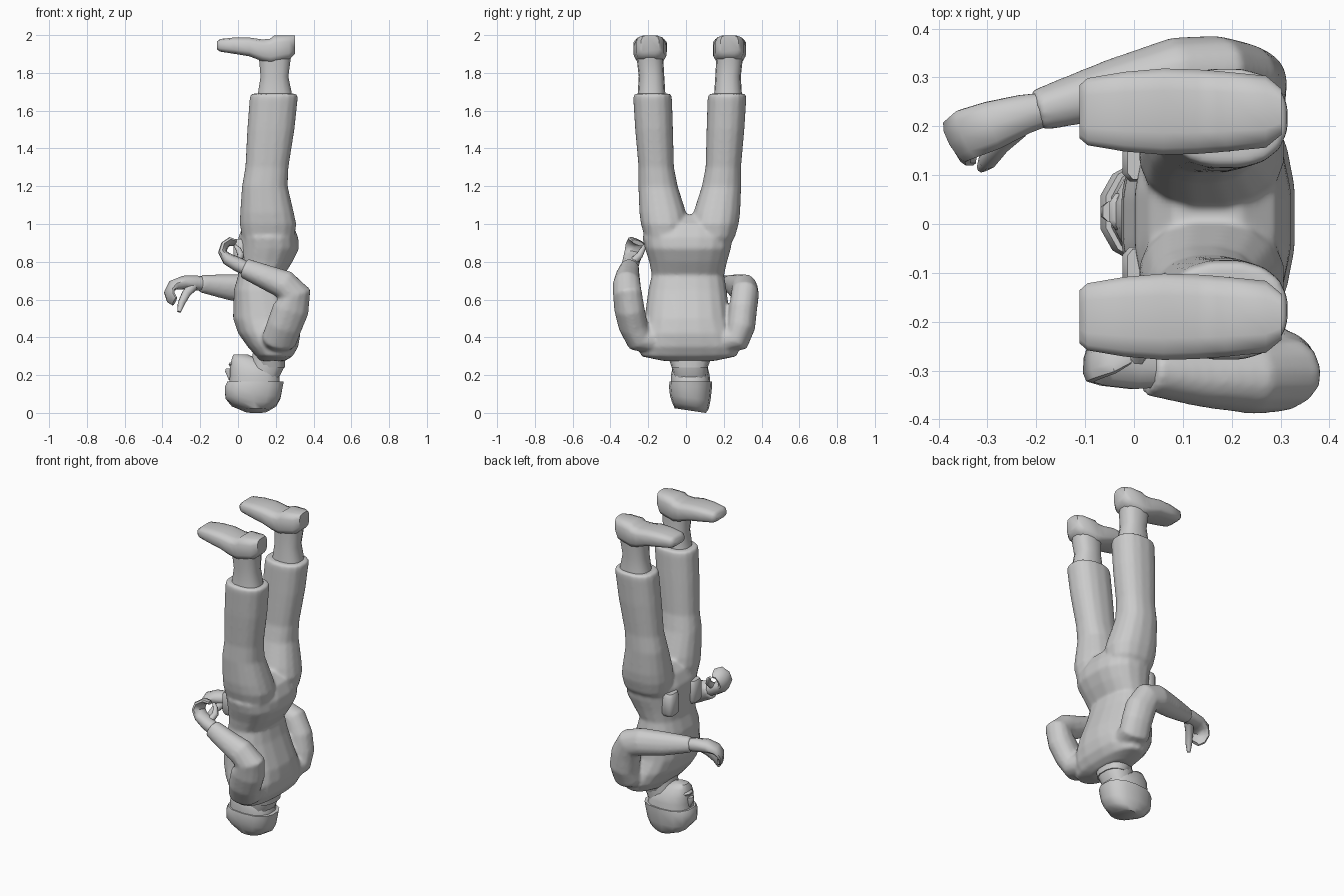
import bpy, bmesh, math
from mathutils import Vector


def sgnpow(v, p):
    return math.copysign(abs(v) ** p, v)


def ring(c, u, v, n=12, p=0.8):
    """Rounded-box loop around c, spanned by half-axes u and v."""
    c, u, v = Vector(c), Vector(u), Vector(v)
    return [c + u * sgnpow(math.cos(a), p) + v * sgnpow(math.sin(a), p)
            for a in (2 * math.pi * (i + 0.5) / n for i in range(n))]


def loft(name, rings):
    """Skin closed loops into a capped, smooth-shaded solid."""
    bm = bmesh.new()
    loops = [[bm.verts.new(p) for p in r] for r in rings]
    n = len(loops[0])
    for a, b in zip(loops, loops[1:]):
        for i in range(n):
            bm.faces.new((a[i], a[(i + 1) % n], b[(i + 1) % n], b[i]))
    bm.faces.new(loops[0][::-1])
    bm.faces.new(loops[-1])
    bmesh.ops.recalc_face_normals(bm, faces=bm.faces)
    me = bpy.data.meshes.new(name)
    bm.to_mesh(me)
    bm.free()
    ob = bpy.data.objects.new(name, me)
    bpy.context.collection.objects.link(ob)
    bpy.context.view_layer.objects.active = ob
    ob.select_set(True)
    bpy.ops.object.shade_smooth_by_angle(angle=math.radians(50))
    ob.select_set(False)
    return ob


def stack(name, rows, n=14, p=0.8, side=-1):
    """Vertical loft from rows (z, x0, x1, y0, y1, optional tilt); side=1 mirrors about y=0.02."""
    rings = []
    for z, x0, x1, y0, y1, *tilt in rows:
        if side > 0:
            y0, y1 = 0.04 - y1, 0.04 - y0
        cy = (y0 + y1) / 2
        k = tilt[0] if tilt else 0
        rings.append([Vector((q.x, q.y, max(0, q.z - k * (q.y - cy)))) for q in
                      ring(((x0 + x1) / 2, cy, z), ((x1 - x0) / 2, 0, 0), (0, (y1 - y0) / 2, 0), n, p)])
    return loft(name, rings)


def tube(name, pts, n=10, side=(0, 1, 0)):
    """Limb along pts of (x, y, z, half-width, half-thickness), carrying the side axis round bends."""
    P = [Vector(q[:3]) for q in pts]
    rings, s = [], Vector(side)
    for i, q in enumerate(pts):
        t = (P[min(i + 1, len(P) - 1)] - P[max(i - 1, 0)]).normalized()
        s = (s - t * s.dot(t)).normalized()
        rings.append(ring(P[i], s * q[3], t.cross(s) * q[4], n, 0.9))
    return loft(name, rings)


# Torso, hips to shoulders
body = [stack("body", [
    (1.05, .08, .22, -.04, .08), (1.00, .03, .29, -.17, .21), (.93, .0, .32, -.232, .247),
    (.87, .0, .325, -.218, .238), (.80, .0, .29, -.195, .218), (.73, .0, .245, -.182, .202),
    (.65, -.023, .265, -.20, .215), (.50, -.028, .32, -.22, .235), (.42, .0, .332, -.24, .265),
    (.35, .05, .32, -.25, .285), (.30, .095, .29, -.24, .27), (.275, .11, .25, -.12, .15)], 18)]

# Trouser legs, boots and feet
for s in (-1, 1):
    body.append(stack("trouser_leg", [
        (.86, .05, .27, -.17, -.02), (.93, .02, .30, -.22, .0), (1.0, .008, .31, -.24, .012),
        (1.06, .01, .297, -.248, .002), (1.20, .02, .264, -.253, -.043), (1.30, .038, .268, -.252, -.063),
        (1.50, .048, .30, -.27, -.068), (1.66, .06, .317, -.28, -.073), (1.69, .066, .317, -.278, -.078)],
        16, .85, side=s))
    stack("boot_shaft", [
        (1.62, .09, .29, -.26, -.10), (1.70, .105, .285, -.255, -.11), (1.78, .118, .268, -.25, -.115),
        (1.87, .11, .28, -.26, -.12), (1.94, .10, .29, -.26, -.12)], side=s)
    yc = -.19 if s < 0 else .23
    loft("boot_foot", [
        ring((x, yc, (z0 + z1) / 2), (0, w, 0), (0, 0, (z1 - z0) / 2), 12, .55)
        for x, w, z0, z1 in (
            (-.112, .055, 1.925, 1.965), (-.095, .07, 1.912, 1.98), (-.02, .083, 1.90, 1.988),
            (.06, .09, 1.887, 1.988), (.13, .088, 1.86, 1.978), (.17, .085, 1.85, 1.982),
            (.19, .083, 1.85, 1.998), (.27, .075, 1.87, 2.0), (.302, .048, 1.90, 2.0))])

# Arm bent back with the hand at the waist
body.append(tube("arm_near", [
    (.20, -.10, .41, .08, .07), (.212, -.19, .385, .092, .075), (.222, -.25, .395, .095, .075),
    (.245, -.28, .46, .095, .075), (.28, -.30, .55, .098, .077), (.30, -.31, .63, .088, .074),
    (.245, -.315, .68, .077, .072), (.14, -.31, .722, .064, .064), (.03, -.30, .768, .053, .05)],
    14, (1, 0, 0)))
tube("hand_near", [
    (.06, -.30, .757, .036, .036), (.0, -.295, .785, .045, .038), (-.055, -.287, .815, .047, .033),
    (-.082, -.277, .85, .05, .022), (-.072, -.27, .885, .052, .018), (-.045, -.262, .907, .048, .016),
    (-.015, -.255, .90, .035, .012)])
tube("thumb_near", [(.0, -.28, .80, .022, .022), (.015, -.245, .835, .018, .018),
                    (.003, -.23, .865, .014, .014), (-.015, -.22, .885, .008, .008)], 8)

# Arm reaching forward
body.append(tube("arm_far", [
    (.20, .12, .41, .08, .07), (.21, .21, .385, .092, .075), (.222, .27, .395, .092, .075),
    (.225, .292, .46, .09, .075), (.205, .302, .55, .092, .074), (.165, .313, .63, .085, .073),
    (.09, .312, .655, .08, .07), (-.04, .277, .665, .07, .06), (-.20, .232, .685, .047, .042)],
    14, (1, 0, 0)))
tube("hand_far", [
    (-.17, .238, .682, .034, .036), (-.225, .225, .688, .042, .04), (-.29, .202, .69, .052, .036),
    (-.34, .185, .677, .054, .028), (-.363, .17, .645, .05, .018), (-.355, .155, .61, .045, .015),
    (-.335, .145, .59, .033, .012)])
tube("thumb_far", [(-.24, .20, .67, .026, .028), (-.275, .165, .63, .022, .024),
                   (-.30, .13, .58, .019, .019), (-.312, .115, .535, .01, .01)], 8)

# Fuse torso, sleeves and trousers into one soft clothed body
for ob in body:
    ob.select_set(True)
bpy.context.view_layer.objects.active = body[0]
bpy.ops.object.join()
fuse = body[0].modifiers.new("fuse", 'REMESH')
fuse.mode, fuse.voxel_size, fuse.use_smooth_shade = 'VOXEL', 0.009, True
soften = body[0].modifiers.new("soften", 'SMOOTH')
soften.factor, soften.iterations = 0.5, 8
body[0].select_set(False)

# Neck and collar
stack("neck", [(.33, .08, .25, -.08, .12), (.24, .06, .245, -.075, .115), (.17, .06, .21, -.06, .11)])
stack("collar", [(.31, .08, .25, -.10, .14), (.24, .10, .25, -.075, .115)])

# Head, face and cap
stack("head", [
    (.31, -.025, .05, -.01, .06), (.285, -.035, .11, -.045, .085), (.24, -.045, .20, -.07, .115),
    (.20, -.045, .22, -.08, .125), (.15, -.05, .225, -.08, .13)])
stack("nose", [(.235, -.065, -.02, .003, .047), (.22, -.07, -.02, .005, .045), (.175, -.05, -.02, .015, .035)], 8)
stack("mouth", [(.268, -.043, 0, -.01, .06), (.258, -.052, 0, -.015, .065), (.245, -.045, 0, -.01, .06)], 8)
stack("cap", [
    (.165, -.06, .245, -.087, .137), (.14, -.072, .24, -.09, .138), (.08, -.07, .228, -.085, .13, .12),
    (.04, -.035, .205, -.075, .12, .2), (.012, .03, .16, -.06, .105, .15)])

# Belt pouches
for s in (-1, 1):
    stack("pouch", [(.92, -.015, .05, -.13, -.05), (.90, -.025, .06, -.14, -.045),
                    (.80, -.025, .06, -.14, -.045), (.78, -.012, .05, -.13, -.055)], 8, .5, s)
